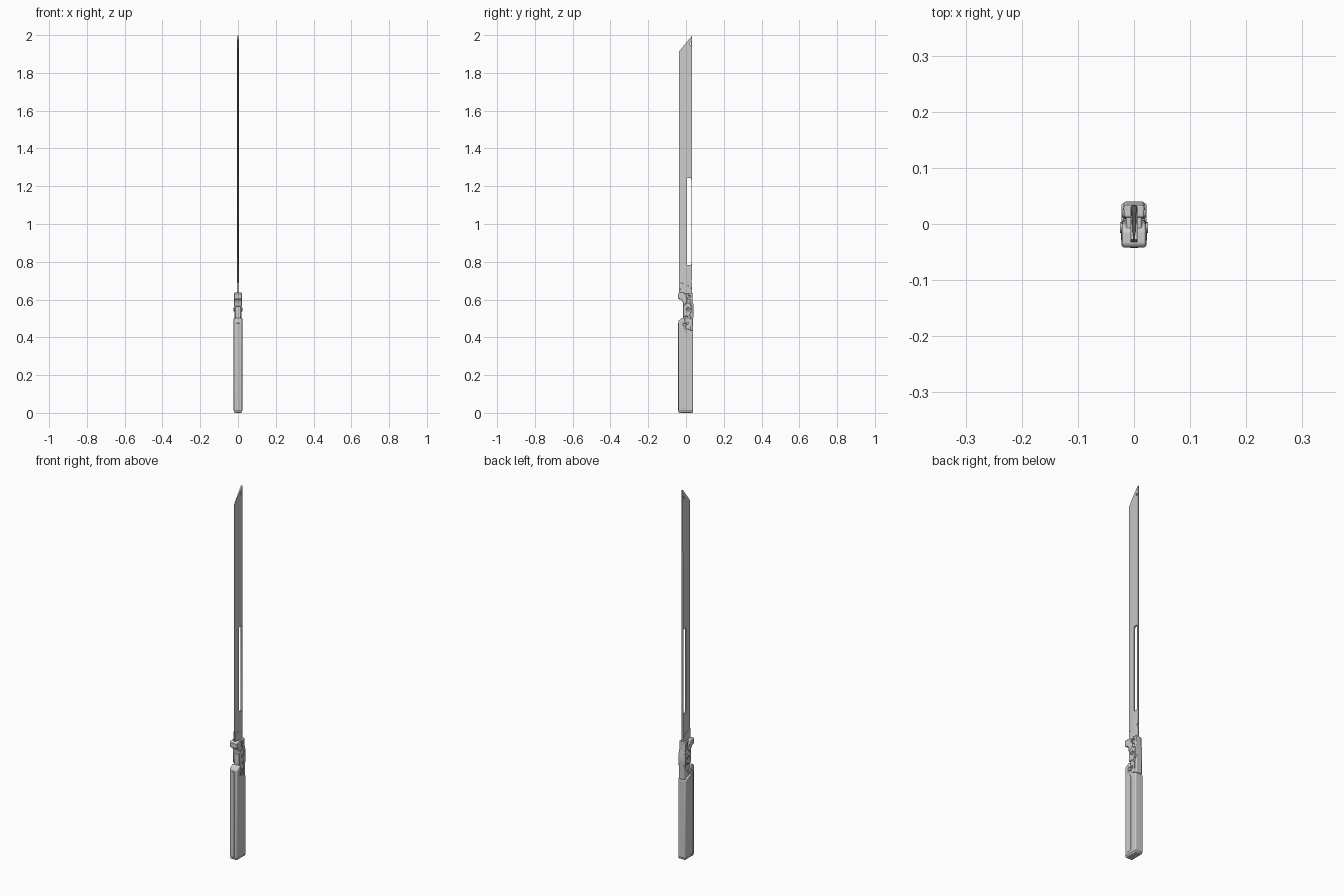
import bpy, bmesh, math
from mathutils import Matrix

if "Cube" in bpy.data.objects:
    bpy.data.objects.remove(bpy.data.objects["Cube"])


def finish(ob, bevel=0.0, segs=2):
    bpy.context.view_layer.objects.active = ob
    for o in bpy.context.selected_objects:
        o.select_set(False)
    ob.select_set(True)
    if bevel:
        m = ob.modifiers.new("bevel", 'BEVEL')
        m.width, m.segments, m.limit_method = bevel, segs, 'ANGLE'
        m.angle_limit = math.radians(40)
    bpy.ops.object.shade_smooth_by_angle(angle=math.radians(35))
    return ob


def add_mesh(name, bm):
    bmesh.ops.recalc_face_normals(bm, faces=bm.faces)
    me = bpy.data.meshes.new(name)
    bm.to_mesh(me)
    bm.free()
    ob = bpy.data.objects.new(name, me)
    bpy.context.collection.objects.link(ob)
    return ob


def plate(name, pts, x0, x1, bevel=0.0, segs=2):
    """Extrude a (y, z) side profile from x0 to x1."""
    bm = bmesh.new()
    f = bm.faces.new([bm.verts.new((x0, y, z)) for y, z in pts])
    r = bmesh.ops.extrude_face_region(bm, geom=[f])
    vs = [v for v in r["geom"] if isinstance(v, bmesh.types.BMVert)]
    bmesh.ops.translate(bm, verts=vs, vec=(x1 - x0, 0, 0))
    return finish(add_mesh(name, bm), bevel, segs)


def sides(name, pts, x0, x1, bevel=0.0):
    """Same plate on both flanks."""
    for tag, s in (("right", 1), ("left", -1)):
        plate(f"{name}_{tag}", pts, s * x0, s * x1, bevel)


def bolt(name, y, z, r, x0, x1, inner):
    for tag, s in (("right", 1), ("left", -1)):
        bm = bmesh.new()
        bmesh.ops.create_cone(bm, cap_ends=True, segments=20, radius1=r, radius2=r, depth=x1 - x0,
                              matrix=Matrix.Translation((s * (x0 + x1) / 2, y, z)) @ Matrix.Rotation(s * math.pi / 2, 4, 'Y'))
        cap = max(bm.faces, key=lambda f: s * f.calc_center_median().x)
        bmesh.ops.inset_individual(bm, faces=[cap], thickness=r * inner)
        bmesh.ops.translate(bm, verts=cap.verts, vec=(-s * 0.003, 0, 0))
        finish(add_mesh(f"{name}_{tag}", bm))


def cut(ob, cutter):
    cutter.hide_render = True
    cutter.display_type = 'WIRE'
    m = ob.modifiers.new("cut", 'BOOLEAN')
    m.object, m.operation, m.solver = cutter, 'DIFFERENCE', 'EXACT'
    bpy.context.view_layer.objects.active = ob
    bpy.ops.object.modifier_apply(modifier=m.name)
    bpy.data.objects.remove(cutter)


# Blade: wedge section lofted to a slanted tip
section = [(0, -0.036), (0.0035, -0.012), (0.0058, 0.030), (0.0045, 0.033),
           (-0.0045, 0.033), (-0.0058, 0.030), (-0.0035, -0.012)]
bm = bmesh.new()
low = [bm.verts.new((x, y, 0.60)) for x, y in section]
top = [bm.verts.new((x * 0.75, y, 1.915 + (y + 0.036) * 0.083 / 0.069)) for x, y in section]
n = len(section)
for i in range(n):
    bm.faces.new((low[i], low[(i + 1) % n], top[(i + 1) % n], top[i]))
bm.faces.new(low)
bm.faces.new(top)
blade = add_mesh("blade", bm)
# Long slot and spine notch
cut(blade, plate("slot_cutter", [(0.006, 0.782), (0.026, 0.782), (0.028, 0.79), (0.028, 1.235),
                                 (0.026, 1.243), (0.006, 1.243), (0.004, 1.235), (0.004, 0.79)], -0.05, 0.05))
cut(blade, plate("notch_cutter", [(0.029, 0.692), (0.05, 0.686), (0.05, 0.712), (0.029, 0.704)], -0.05, 0.05))
# Small hole near the tip
cut(blade, plate("hole_cutter", [(0.024 + 0.004 * math.cos(a * math.pi / 6), 1.955 + 0.008 * math.sin(a * math.pi / 6))
                                 for a in range(12)], -0.05, 0.05))
finish(blade)

# Blade collar
sides("blade_collar", [(-0.033, 0.625), (0.030, 0.625), (0.028, 0.665), (-0.028, 0.69)], 0.0, 0.0062, 0.001)

# Grip with heavily chamfered corners and a slanted shoulder
plate("grip", [(-0.041, 0.008), (0.038, 0.008), (0.038, 0.432), (-0.002, 0.447),
               (-0.006, 0.500), (-0.016, 0.505), (-0.041, 0.487)], -0.0225, 0.0225, 0.009, 3)
plate("pommel_plate", [(-0.040, 0.0), (0.037, 0.0), (0.037, 0.012), (-0.040, 0.012)], -0.020, 0.020, 0.004)
# Raised grip facets
sides("grip_panel", [(-0.030, 0.02), (0.004, 0.02), (0.004, 0.42), (-0.010, 0.455), (-0.030, 0.455)], 0.018, 0.0235, 0.002)
plate("grip_front_strip", [(-0.043, 0.012), (-0.035, 0.012), (-0.035, 0.475), (-0.043, 0.475)], -0.008, 0.008, 0.002)

# Neck between grip and guard
plate("neck_core", [(-0.014, 0.46), (0.034, 0.42), (0.034, 0.632), (-0.010, 0.632), (-0.016, 0.60)], -0.014, 0.014, 0.003)
plate("back_spine", [(0.024, 0.437), (0.038, 0.432), (0.038, 0.50), (0.040, 0.52), (0.040, 0.57),
                     (0.034, 0.59), (0.034, 0.632), (0.022, 0.635), (0.020, 0.60), (0.026, 0.57)], -0.0185, 0.0185, 0.004)
sides("neck_lever", [(-0.016, 0.510), (0.018, 0.512), (0.030, 0.54), (0.026, 0.575), (0.010, 0.585),
                     (-0.004, 0.575), (-0.016, 0.565)], 0.012, 0.0195, 0.003)
sides("lower_lug", [(-0.010, 0.445), (0.036, 0.438), (0.036, 0.49), (0.012, 0.505), (-0.010, 0.50)], 0.010, 0.0165, 0.003)

# Hooked guard with dark-looking band below it
plate("guard_hook", [(-0.042, 0.604), (-0.042, 0.630), (-0.037, 0.637), (-0.012, 0.637), (0.002, 0.622),
                     (0.006, 0.59), (-0.004, 0.572), (-0.016, 0.562), (-0.016, 0.585), (-0.026, 0.600)],
      -0.0215, 0.0215, 0.004)
plate("guard_rear", [(0.008, 0.600), (0.034, 0.600), (0.034, 0.636), (0.012, 0.636)], -0.018, 0.018, 0.003)

# Pivot bolts
bolt("guard_pivot", 0.011, 0.548, 0.010, 0.015, 0.0225, 0.35)
bolt("guard_pin", 0.019, 0.618, 0.007, 0.014, 0.021, 0.3)
bolt("grip_pivot", -0.006, 0.467, 0.010, 0.015, 0.0250, 0.35)
bolt("grip_pin", 0.008, 0.474, 0.006, 0.013, 0.0200, 0.3)
